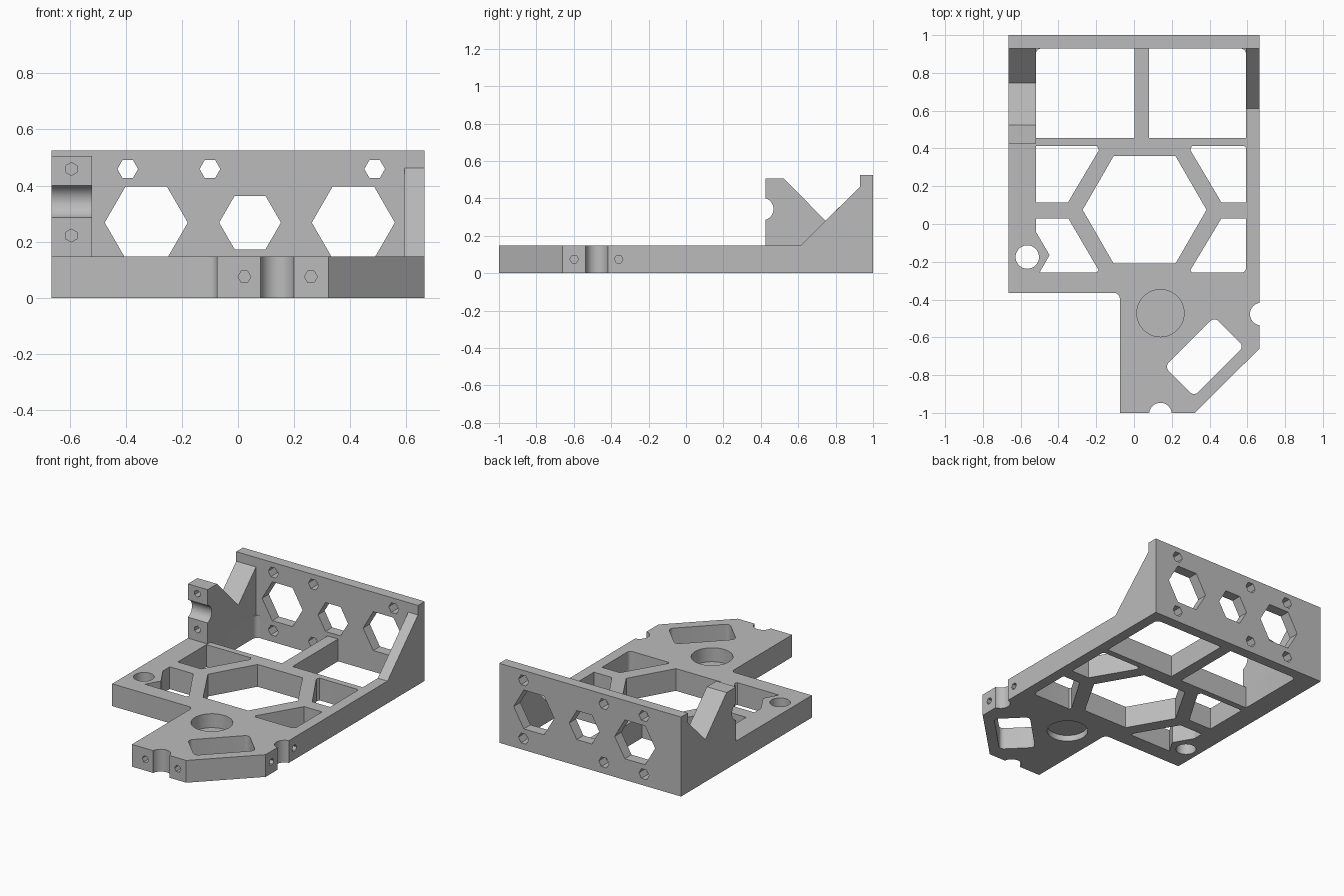
import bpy, bmesh, math
from mathutils import Vector

cube = bpy.data.objects.get("Cube")
if cube:
    bpy.data.objects.remove(cube, do_unlink=True)

GREY = (0.5, 0.5, 0.5, 1.0)
mat = bpy.data.materials.new("plain grey")
mat.use_nodes = True
mat.diffuse_color = GREY
mat.node_tree.nodes["Principled BSDF"].inputs["Base Color"].default_value = GREY

W = 0.664          # half width
T = 0.147          # plate thickness
WALL = 0.93        # inner face of the back wall
PLACE = {"X": lambda a, b, h: (h, a, b),
         "Y": lambda a, b, h: (a, h, b),
         "Z": lambda a, b, h: (a, b, h)}


def ring(cx, cy, r, n=48, turn=0.0):
    """Regular polygon; n=6 gives a hexagon with points left and right."""
    return [(cx + r * math.cos(turn + math.tau * i / n),
             cy + r * math.sin(turn + math.tau * i / n)) for i in range(n)]


def box(x0, y0, x1, y1):
    return [(x0, y0), (x1, y0), (x1, y1), (x0, y1)]


def rounded(points, radii, steps=6):
    """Round chosen corners, radii = {corner index: radius}."""
    out = []
    for i, p in enumerate(points):
        if i not in radii:
            out.append(p)
            continue
        c = Vector(p)
        a = (Vector(points[i - 1]) - c).normalized() * radii[i]
        b = (Vector(points[(i + 1) % len(points)]) - c).normalized() * radii[i]
        for k in range(steps + 1):
            t = math.pi / 2 * k / steps
            out.append(tuple(c + a * (1 - math.sin(t)) + b * (1 - math.cos(t))))
    return out


def add_prism(bm, points, axis, lo, hi):
    place = PLACE[axis]
    base = bm.faces.new([bm.verts.new(place(a, b, lo)) for a, b in points])
    geo = bmesh.ops.extrude_face_region(bm, geom=[base])
    shift = Vector(place(0, 0, hi - lo))
    verts = [v for v in geo["geom"] if isinstance(v, bmesh.types.BMVert)]
    bmesh.ops.translate(bm, verts=verts, vec=shift)


def solid(name, prisms):
    bm = bmesh.new()
    for prism in prisms:
        add_prism(bm, *prism)
    bmesh.ops.recalc_face_normals(bm, faces=bm.faces)
    mesh = bpy.data.meshes.new(name)
    bm.to_mesh(mesh)
    bm.free()
    mesh.materials.append(mat)
    obj = bpy.data.objects.new(name, mesh)
    bpy.context.collection.objects.link(obj)
    return obj


def part(name, prism, cuts=()):
    obj = solid(name, [prism])
    bpy.ops.object.select_all(action="DESELECT")
    obj.select_set(True)
    bpy.context.view_layer.objects.active = obj
    if cuts:
        cutter = solid(name + "_cutter", cuts)
        cutter.hide_render = True
        mod = obj.modifiers.new("cuts", "BOOLEAN")
        mod.operation, mod.solver, mod.object = "DIFFERENCE", "EXACT", cutter
        bpy.ops.object.modifier_apply(modifier=mod.name)
        bpy.data.objects.remove(cutter, do_unlink=True)
    bpy.ops.object.shade_smooth_by_angle(angle=math.radians(30))
    return obj


# Base plate outline with the front tongue
outline = rounded([(-W, -0.365), (-0.075, -0.365), (-0.075, -1), (0.322, -1),
                   (W, -0.66), (W, WALL), (-W, WALL)], {1: 0.03})

# Openings through the plate
openings = [
    rounded(box(-0.52, 0.455, 0.003, WALL - 0.001), {3: 0.03}),
    rounded(box(0.08, 0.455, 0.593, WALL - 0.001), {2: 0.03}),
    ring(0.056, 0.075, 0.328, 6),
    [(-0.52, 0.413), (-0.195, 0.413), (-0.186, 0.39), (-0.35, 0.114), (-0.52, 0.114)],
    [(-0.52, 0.03), (-0.348, 0.03), (-0.188, -0.243), (-0.197, -0.257),
     (-0.5, -0.257), (-0.447, -0.165), (-0.52, -0.04)],
    rounded([(0.307, 0.413), (0.593, 0.413), (0.593, 0.114), (0.463, 0.114),
             (0.298, 0.392)], {1: 0.015}),
    rounded([(0.463, 0.03), (0.593, 0.03), (0.593, -0.257), (0.307, -0.257),
             (0.299, -0.243)], {2: 0.025}),
    ring(-0.565, -0.175, 0.062),
    ring(0.14, -1.007, 0.06),
    ring(0.674, -0.477, 0.06),
]
# The rear openings run right up to the wall
openings[0] = [(x, WALL if y > 0.928 else y) for x, y in openings[0]]
openings[1] = [(x, WALL if y > 0.928 else y) for x, y in openings[1]]

# Slanted slot in the tongue
s = math.sqrt(0.5)
slot = rounded(box(-0.42, -0.87, -0.047, -0.649), {i: 0.03 for i in range(4)})
openings.append([((u - v) * s, (u + v) * s) for u, v in slot])

plate_cuts = [(p, "Z", -0.05, T + 0.05) for p in openings]
# Round seat, recessed from both sides with a thin floor between
seat = ring(0.14, -0.472, 0.125, 64)
plate_cuts += [(seat, "Z", 0.055, T + 0.05), (seat, "Z", -0.05, 0.04)]
# Blind screw holes beside the two edge notches
for x in (0.023, 0.26):
    plate_cuts.append((ring(x, 0.075, 0.023, 6), "Y", -1.05, -0.93))
for y in (-0.598, -0.36):
    plate_cuts.append((ring(y, 0.075, 0.023, 6), "X", 0.58, 0.72))
part("base_plate", (outline, "Z", 0, T), plate_cuts)

# Back wall with large windows and two rows of small hexagonal holes
windows = [(-0.327, 0.268, 0.148), (0.043, 0.268, 0.11), (0.411, 0.268, 0.148)]
windows += [(x, z, 0.037) for x in (-0.393, -0.1, 0.487) for z in (0.075, 0.459)]
part("back_wall", (box(-W, 0, W, 0.525), "Y", WALL, 1),
     [(ring(x, z, r, 6), "Y", WALL - 0.1, 1.1) for x, z, r in windows])

# Left-hand view bracket: upright clamp half and brace to the wall
bracket = [(0.425, T), (WALL, T), (WALL, 0.462), (0.746, 0.28),
           (0.525, 0.505), (0.425, 0.505)]
bracket_cuts = [(ring(0.408, 0.343, 0.06), "X", -0.8, -0.4)]
for z in (0.222, 0.459):
    bracket_cuts.append((ring(-0.594, z, 0.023, 6, math.pi / 6), "Y", 0.35, 0.5))
part("clamp_bracket", (bracket, "X", -W, -0.52), bracket_cuts)

# Sloping brace on the other side
part("side_brace", ([(0.612, T), (WALL, T), (WALL, 0.462)], "X", 0.593, W))
